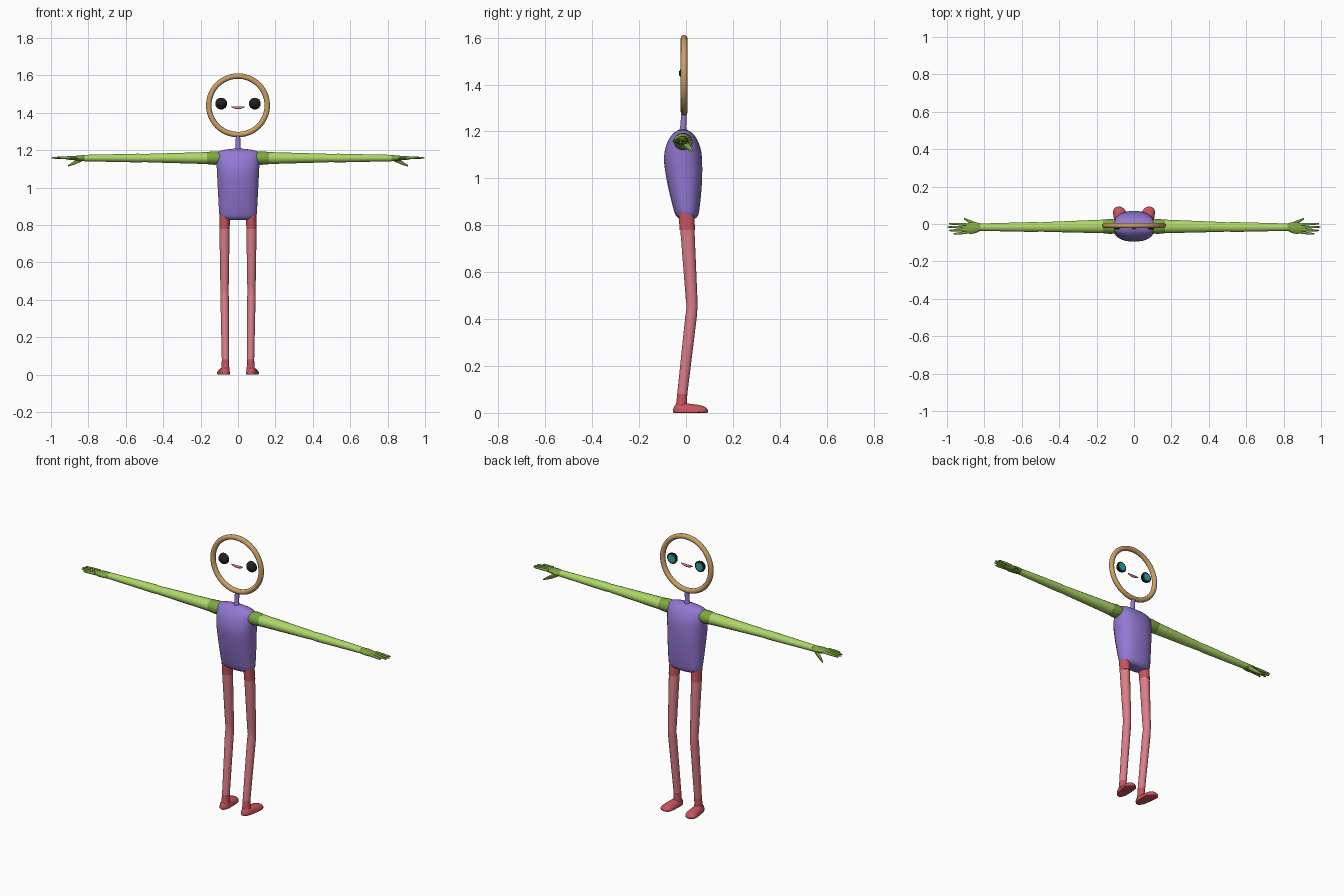
import bpy, bmesh, math
from mathutils import Vector

default_cube = bpy.data.objects.get("Cube")
if default_cube:
    bpy.data.objects.remove(default_cube, do_unlink=True)


def material(name, red, green, blue):
    mat = bpy.data.materials.new(name)
    mat.use_nodes = True
    colour = (red, green, blue, 1)
    mat.diffuse_color = colour
    shader = next(node for node in mat.node_tree.nodes if node.type == 'BSDF_PRINCIPLED')
    shader.inputs["Base Color"].default_value = colour
    return mat


purple = material("purple", .29, .19, .65)
light_green = material("light green", .42, .69, .14)
dark_green = material("dark green", .21, .39, .05)
pink = material("pink", .72, .21, .25)
red = material("red", .58, .09, .11)
tan = material("tan", .6, .35, .13)
black = material("black", .015, .015, .015)
cyan = material("cyan", .02, .4, .42)


def finish(name, bm, mat):
    """Turn a bmesh into a shaded, coloured object."""
    bmesh.ops.recalc_face_normals(bm, faces=bm.faces)
    mesh = bpy.data.meshes.new(name)
    bm.to_mesh(mesh)
    bm.free()
    mesh.materials.append(mat)
    part = bpy.data.objects.new(name, mesh)
    bpy.context.collection.objects.link(part)
    bpy.ops.object.select_all(action='DESELECT')
    part.select_set(True)
    bpy.context.view_layer.objects.active = part
    bpy.ops.object.shade_smooth_by_angle(angle=math.radians(50))


def skin(name, axis, sections, mat, side=1, sides=16, power=1, on_ground=False):
    """Join elliptical sections (centre, first radius, second radius) along an axis."""
    first, second = [i for i in range(3) if i != axis]
    bm = bmesh.new()
    rings = []
    for centre, first_radius, second_radius in sections:
        ring = []
        for i in range(sides):
            angle = math.tau * (i + .5) / sides
            c, s = math.cos(angle), math.sin(angle)
            point = Vector(centre)
            point[first] += first_radius * math.copysign(abs(c) ** power, c)
            point[second] += second_radius * math.copysign(abs(s) ** power, s)
            point.x *= side
            if on_ground:
                point.z = max(0, point.z)
            ring.append(bm.verts.new(point))
        rings.append(ring)
    for low, high in zip(rings, rings[1:]):
        for i in range(sides):
            bm.faces.new((low[i - 1], low[i], high[i], high[i - 1]))
    bm.faces.new(rings[0])
    bm.faces.new(rings[-1])
    finish(name, bm, mat)


def limb(name, axis, joints, mat, side=1, flat=1, sides=16):
    """Tapered tube through joints (centre, radius)."""
    sections = [(centre, radius, radius * flat) for centre, radius in joints]
    skin(name, axis, sections, mat, side, sides)


def steps(count):
    """Fractions from zero to one, closer together at both ends."""
    return [(1 - math.cos(math.pi * i / count)) / 2 for i in range(count + 1)]


# Torso: nearly straight from the front, egg-shaped from the side
def torso_section(t):
    waist = .65
    base = 1 - .3 * (1 - t) ** 50
    width = (.1 + .02 * t) * (1 - t ** 50)
    if t > waist:
        depth = .082 * math.sqrt(max(0, 1 - ((t - waist) / (1 - waist)) ** 2))
    else:
        depth = .082 - .035 * ((waist - t) / waist) ** 1.6
    centre = (0, .005 - .018 * min(1, t / waist), .828 + .382 * t)
    return centre, max(.01, width * base), max(.01, depth * base)


skin("torso", 2, [torso_section(t) for t in steps(24)], purple, sides=24, power=.85)

# Neck
head_z = 1.44
limb("neck", 2, [((0, -.012, 1.19), .02), ((0, -.012, 1.22), .013),
                 ((0, -.008, 1.28), .012)], purple)

# Head hoop
bpy.ops.mesh.primitive_torus_add(
    major_segments=48, minor_segments=12, major_radius=.1565, minor_radius=.0145,
    location=(0, -.008, head_z), rotation=(math.pi / 2, 0, 0))
hoop = bpy.context.object
hoop.name = "head_hoop"
hoop.data.materials.append(tan)
bpy.ops.object.shade_smooth()


# Mouth: thin smile
def mouth_section(t):
    bend = 2 * t - 1
    radius = .001 + .006 * (1 - bend ** 4)
    return (.038 * bend, -.008, head_z - .013 + .006 * bend ** 2), radius, radius


skin("mouth", 0, [mouth_section(t) for t in steps(8)], pink, sides=8)


# Foot: wide low toe, narrow tall heel, flat sole
def foot_section(t):
    rounding = max(.15, math.sqrt(1 - abs(2 * t - 1) ** 5))
    centre = (.068 + .013 * t, .148 * t - .055, .008)
    return centre, (.026 + .012 * t) * rounding, (.04 - .018 * t) * rounding


arm_z = 1.158
shoulder = Vector((.1, -.013, arm_z))
cuff = Vector((.165, -.013, arm_z))
elbow = Vector((.5, -.016, arm_z))
wrist = Vector((.82, -.017, arm_z))
hip = Vector((.07, 0, .865))
thigh = Vector((.072, .006, .78))
knee = Vector((.072, .026, .45))
ankle = Vector((.067, -.016, .08))
heel = Vector((.068, -.02, .02))

for label, side in (("left", 1), ("right", -1)):
    # Eyes: dark dome with a coloured iris on the flat side
    def eye_section(t):
        radius = .032 * max(.3, math.sqrt(t * (2 - t)))
        return (.09, .031 * t - .029, head_z + .009), radius, radius

    skin(label + "_eye", 1, [eye_section(t) for t in steps(6)], black, side, sides=12)
    limb(label + "_iris", 1, [((.09, y, head_z + .009), .023) for y in (.001, .005)],
         cyan, side, sides=12)

    # Arms
    limb(label + "_shoulder", 0, [(shoulder, .038), (shoulder.lerp(cuff, .4), .041),
                                  (cuff, .037)], dark_green, side, flat=.9)
    limb(label + "_arm", 0, [(cuff, .037), (elbow.lerp(cuff, .1), .027), (elbow, .025),
                             (elbow.lerp(wrist, .1), .027), (wrist, .02)],
         light_green, side, flat=.88)

    # Palm and thumb
    def palm_section(t):
        swell = math.sin(math.pi * (.2 + .65 * t))
        return wrist + Vector((.1 * t, -.009 * t, 0)), .033 * swell, .017 - .009 * t

    skin(label + "_palm", 0, [palm_section(t) for t in steps(6)], dark_green, side, sides=12)
    thumb_base = wrist + Vector((.015, .008, -.006))
    thumb_tip = wrist + Vector((.088, .045, -.041))
    limb(label + "_thumb", 0, [(thumb_base, .012), (thumb_base.lerp(thumb_tip, .5), .012),
                               (thumb_tip, .004)], dark_green, side, sides=8)

    # Fingers: fanned out, the second one longest
    for i in range(4):
        base = Vector((.895, -.002 - .0145 * i, arm_z + .003))
        tip = Vector((.998 - .008 * (i - 1) ** 2, .002 - .0185 * i, arm_z + .001))
        limb(f"{label}_finger_{i + 1}", 0, [(base, .008), (base.lerp(tip, .5), .007),
             (base.lerp(tip, .9), .005), (tip, .002)], dark_green, side, sides=8)

    # Legs
    limb(label + "_hip", 2, [(hip, .028), (thigh, .028)], red, side, flat=1.2)
    limb(label + "_leg", 2, [(thigh, .028), (knee.lerp(thigh, .1), .023), (knee, .021),
                             (knee.lerp(ankle, .1), .023), (ankle, .02)],
         pink, side, flat=1.1)

    # Ankles and feet
    limb(label + "_ankle", 2, [(ankle, .02), (ankle.lerp(heel, .6), .021), (heel, .024)],
         red, side, flat=1.1)
    skin(label + "_foot", 1, [foot_section(t) for t in steps(12)], red, side, on_ground=True)
